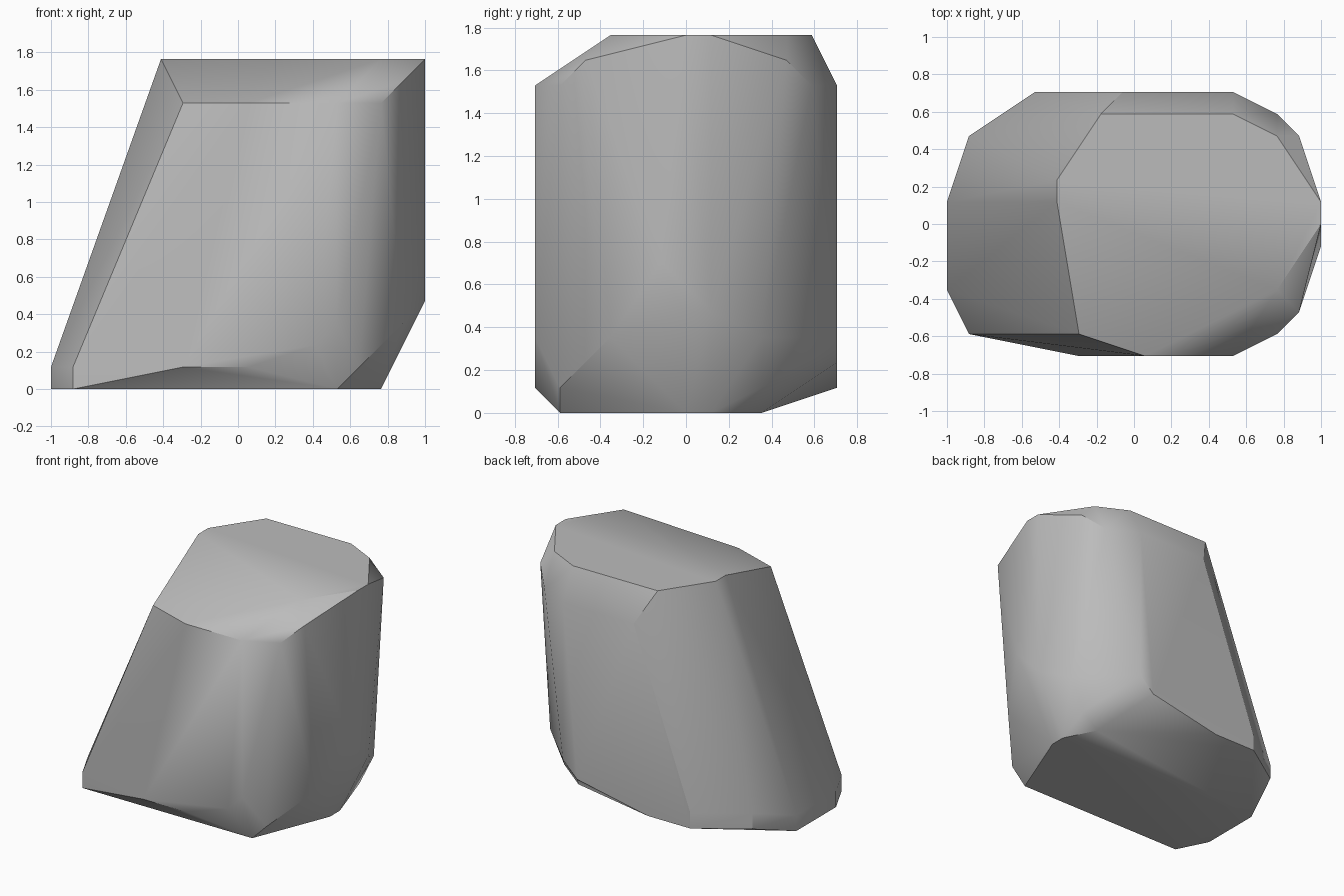
import bpy
import bmesh
import math

# Remove the default object
default_cube = bpy.data.objects.get("Cube")
if default_cube:
    bpy.data.objects.remove(default_cube, do_unlink=True)

# The boulder is laid out on a regular grid, 17 cells along its longest side
CELL = 2 / 17
MID_X = 8.5


def place(x, y, z):
    return ((x - MID_X) * CELL, y * CELL, z * CELL)


def level(height, outline):
    """Corner points of one flat outline at a given height."""
    return [place(x, y, height) for x, y in outline]


def both_sides(x, y, z):
    """The same corner at the front and at the back."""
    return [place(x, -y, z), place(x, y, z)]


corners = []

# Flat base and flat top
corners += level(0, [(1, -5), (0, -3), (0, 1), (14, 3), (15, 1), (15, 0), (13, -5)])
corners += level(15, [(5, 1), (5, 2), (7, 5), (13, 5), (15, 4), (17, 1), (17, 0), (15, -3)])

# Lower rim around the foot of the slanted side
corners += level(1, [(0, -3), (0, 1), (1, 4), (4, 6), (7, 6), (15, 3),
                     (14, -5), (9, -6), (6, -6), (1, -5)])
corners += level(2, [(1, 4), (4, 6)])

# Upper rim under the top
corners += level(13, [(6, -5), (9, -6), (8, 6)])
for x, y, z in [(13, 6, 13), (15, 5, 13), (16, 4, 14)]:
    corners += both_sides(x, y, z)

# Chipped lower edge on the upright side
for x, y, z in [(12, 6, 2), (13, 6, 3), (16, 3, 3)]:
    corners += both_sides(x, y, z)
corners += [place(17, -1, 6), place(17, 0, 4), place(17, 1, 4)]

# Wrap the corners in one solid faceted skin
bm = bmesh.new()
for corner in corners:
    bm.verts.new(corner)
hull = bmesh.ops.convex_hull(bm, input=bm.verts)
loose = [v for v in bm.verts if not v.link_faces]
bmesh.ops.delete(bm, geom=loose, context="VERTS")
bmesh.ops.dissolve_limit(bm, angle_limit=math.radians(0.5),
                         verts=bm.verts, edges=bm.edges)
bmesh.ops.recalc_face_normals(bm, faces=bm.faces)

mesh = bpy.data.meshes.new("boulder")
bm.to_mesh(mesh)
bm.free()
boulder = bpy.data.objects.new("boulder", mesh)
bpy.context.collection.objects.link(boulder)

# Plain stone colour
stone = bpy.data.materials.new("stone grey")
stone.use_nodes = True
colour = (0.5, 0.5, 0.5, 1)
stone.diffuse_color = colour
stone.node_tree.nodes["Principled BSDF"].inputs["Base Color"].default_value = colour
mesh.materials.append(stone)

# Soft shading that keeps the hard edges
bpy.ops.object.select_all(action="DESELECT")
boulder.select_set(True)
bpy.context.view_layer.objects.active = boulder
bpy.ops.object.shade_smooth_by_angle(angle=math.radians(30))
